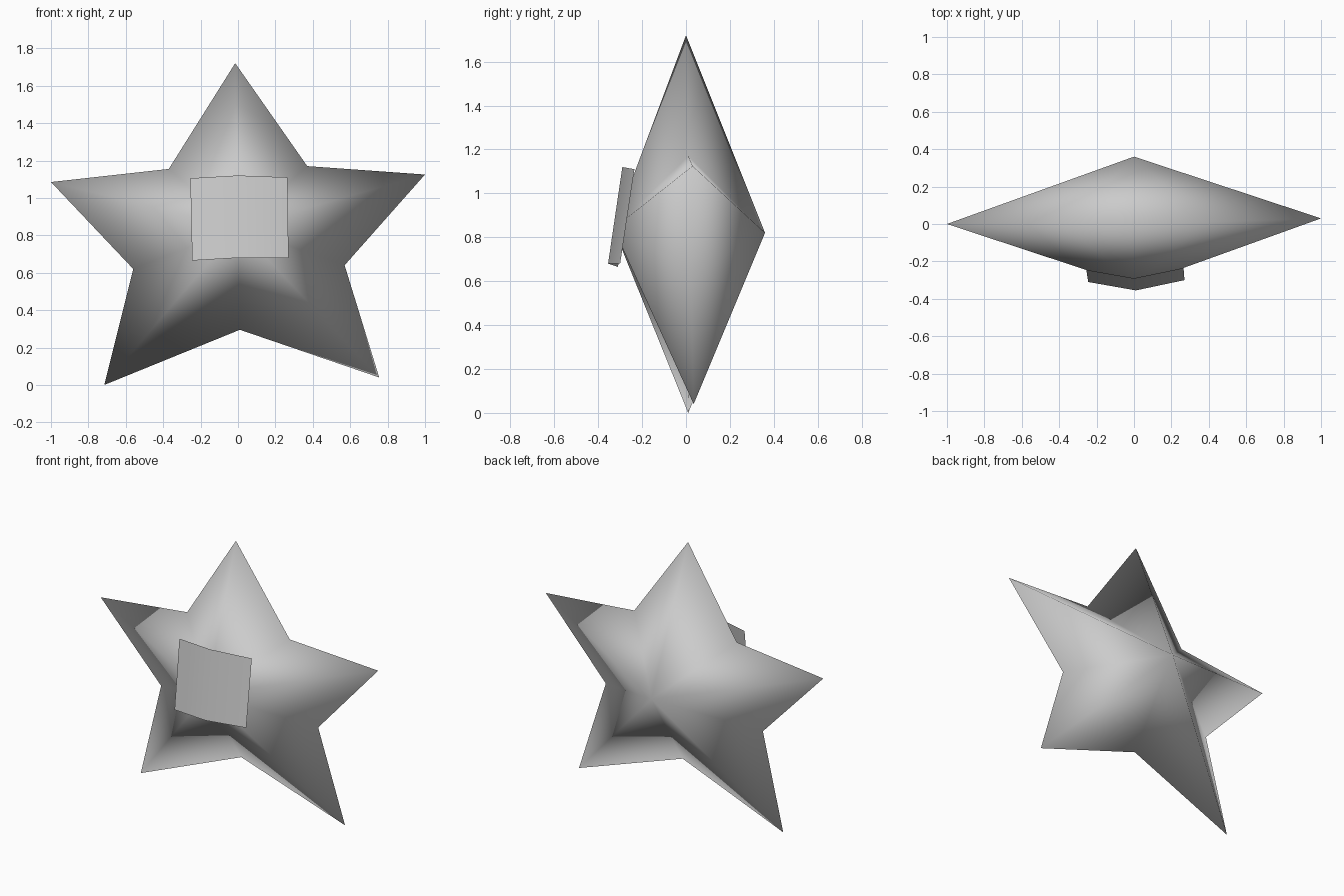
import bpy

cube = bpy.data.objects.get("Cube")
if cube:
    bpy.data.objects.remove(cube, do_unlink=True)

grey = bpy.data.materials.new("light_grey")
grey.use_nodes = True
colour = (0.6, 0.6, 0.6, 1)
grey.diffuse_color = colour
grey.node_tree.nodes["Principled BSDF"].inputs["Base Color"].default_value = colour


def build(name, verts, faces):
    """Make a fully smooth-shaded mesh object."""
    mesh = bpy.data.meshes.new(name)
    mesh.from_pydata(verts, [], faces)
    mesh.materials.append(grey)
    mesh.shade_smooth()
    mesh.update()
    obj = bpy.data.objects.new(name, mesh)
    bpy.context.collection.objects.link(obj)
    return obj


# Star body: a slightly hand-drawn outline fanned to a front and a back peak
outline = [(-0.015, 0, 1.72), (-0.37, 0, 1.155), (-1, 0, 1.085),
           (-0.56, 0, 0.62), (-0.715, 0.01, 0), (0.01, 0.02, 0.295),
           (0.755, 0.035, 0.04), (0.57, 0.02, 0.64), (1, 0.03, 1.125),
           (0.37, 0.01, 1.17)]
count = len(outline)
front, back = count, count + 1
faces = []
for i in range(count):
    j = (i + 1) % count
    faces += [(front, i, j), (back, j, i)]
build("star_body", outline + [(0, -0.33, 0.84), (0, 0.36, 0.82)], faces)

# Front panel: a thin sheet folded along its vertical centre line
top = [(-0.255, -0.245, 1.105), (0, -0.29, 1.12), (0.265, -0.235, 1.11)]
bottom = [(-0.245, -0.31, 0.665), (0.01, -0.355, 0.68), (0.27, -0.30, 0.68)]
build("front_panel", top + bottom, [(0, 3, 4, 1), (1, 4, 5, 2)])
